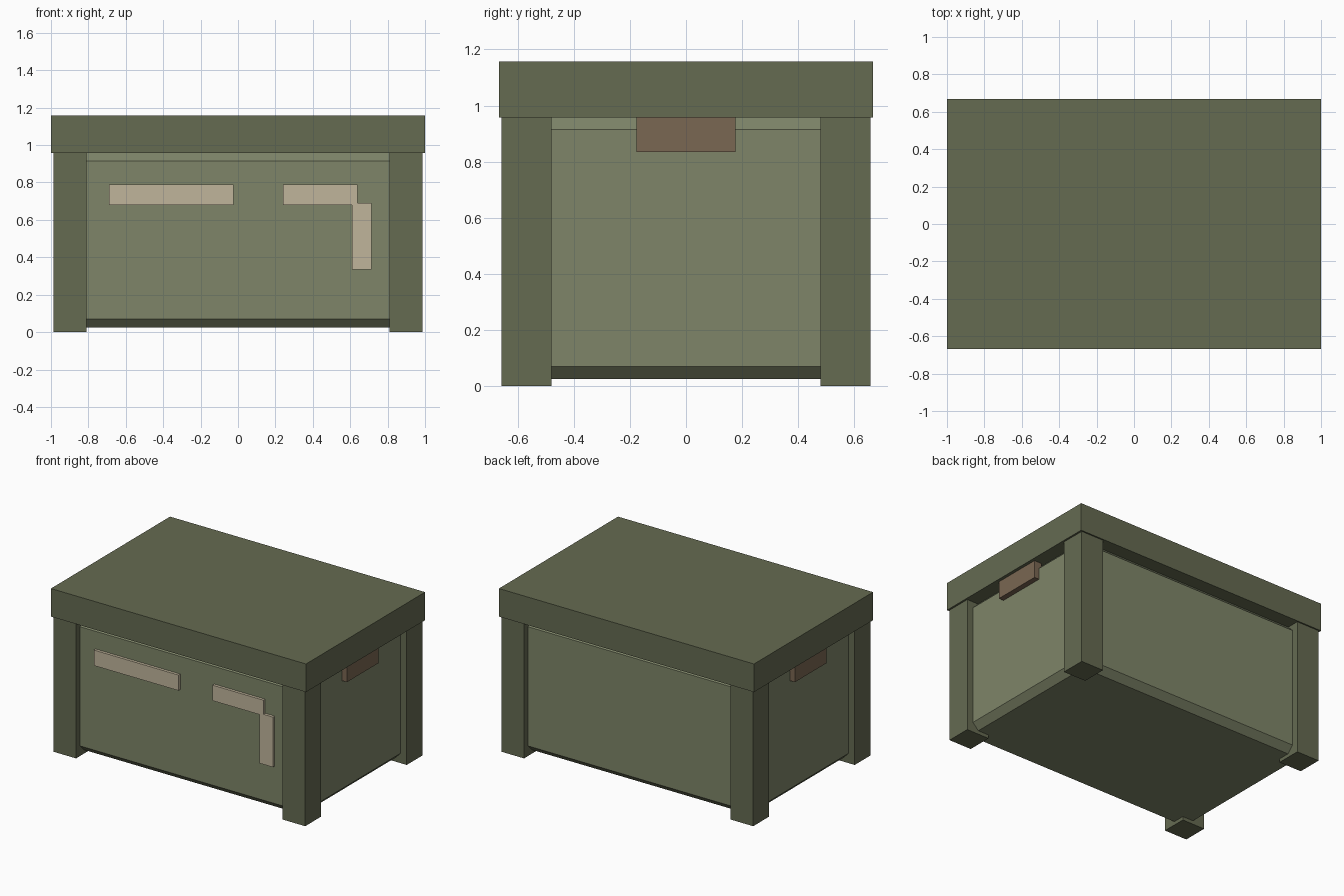
import bpy
import bmesh
from mathutils import Vector

if "Cube" in bpy.data.objects:
    bpy.data.objects.remove(bpy.data.objects["Cube"])


def material(name, rgb):
    m = bpy.data.materials.new(name)
    m.diffuse_color = (*rgb, 1)
    m.use_nodes = True
    m.node_tree.nodes["Principled BSDF"].inputs["Base Color"].default_value = m.diffuse_color
    return m


DARK = material("dark_green", (0.13, 0.145, 0.083))
GREEN = material("light_green", (0.21, 0.235, 0.14))
CREAM = material("cream", (0.53, 0.46, 0.33))
BROWN = material("brown", (0.195, 0.135, 0.085))


def box(name, lo, hi, mat, chamfer=0):
    """Box between two opposite corners, optionally chamfered."""
    lo, hi = Vector(lo), Vector(hi)
    bm = bmesh.new()
    bmesh.ops.create_cube(bm, size=1)
    for v in bm.verts:
        v.co = (lo + hi) / 2 + v.co * (hi - lo)
    me = bpy.data.meshes.new(name)
    bm.to_mesh(me)
    bm.free()
    me.materials.append(mat)
    ob = bpy.data.objects.new(name, me)
    bpy.context.collection.objects.link(ob)
    if chamfer:
        bev = ob.modifiers.new("chamfer", 'BEVEL')
        bev.width = chamfer
        bev.segments = 1
    return ob


# Chamfered crate body and overhanging lid
box("body", (-0.94, -0.61, 0.025), (0.94, 0.61, 0.96), GREEN, 0.045)
box("lid", (-1, -0.667, 0.958), (1, 0.667, 1.157), DARK)

# Four square corner posts, mirrored from one
post = box("corner_posts", (0.81, 0.48, 0), (0.987, 0.657, 0.958), DARK)
mirror = post.modifiers.new("mirror", 'MIRROR')
mirror.use_axis = (True, True, False)

# Handle on each end, under the lid
handle = box("handles", (0.92, -0.177, 0.835), (0.978, 0.177, 0.958), BROWN)
handle.modifiers.new("mirror", 'MIRROR')

# Pale strips on the front
for name, x0, x1, z0, z1 in (
        ("long_strip", -0.69, -0.025, 0.68, 0.79),
        ("short_strip", 0.24, 0.64, 0.68, 0.79),
        ("upright_strip", 0.61, 0.715, 0.335, 0.69)):
    box(name, (x0, -0.63, z0), (x1, -0.59, z1), CREAM)
